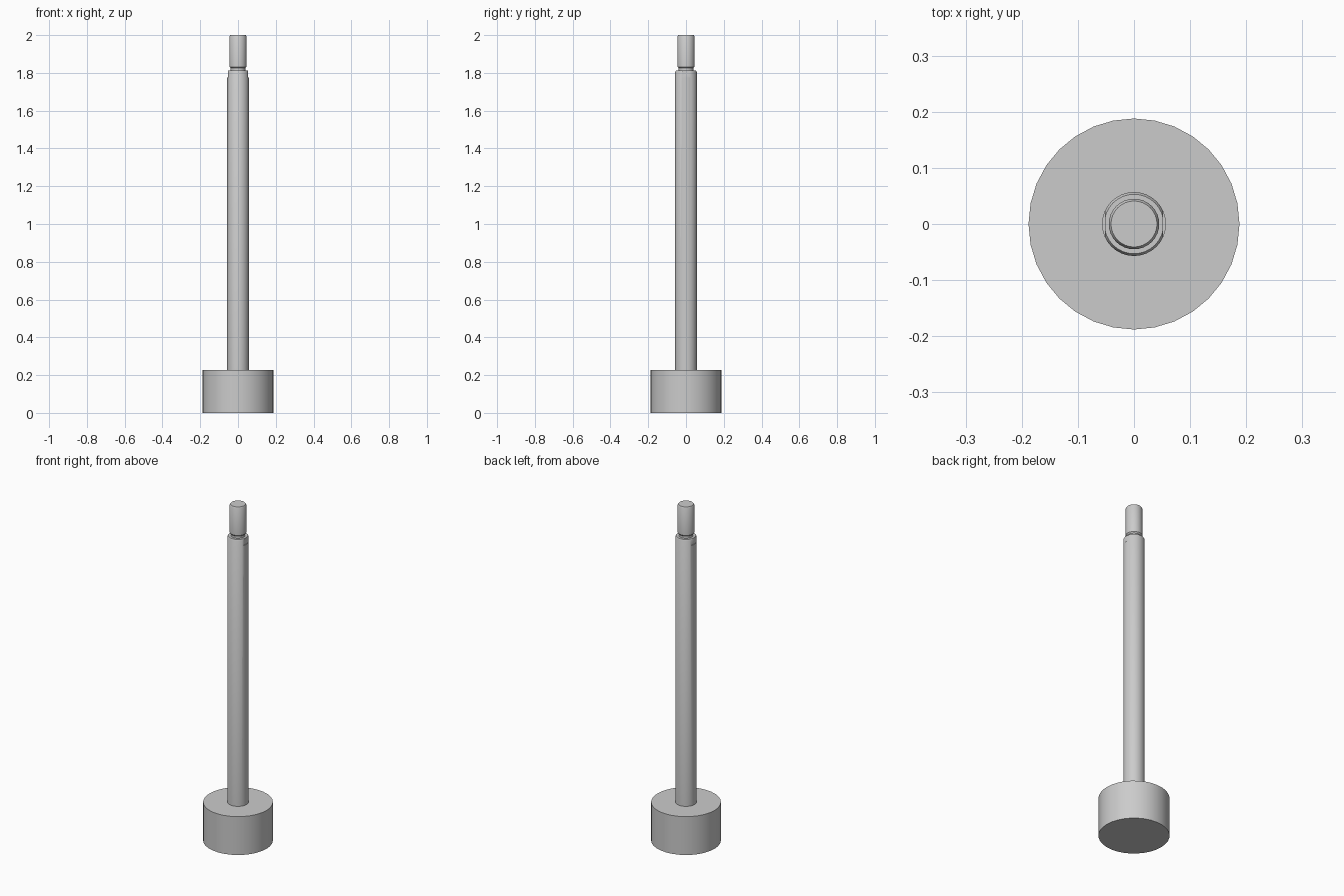
import bpy, bmesh, math

if "Cube" in bpy.data.objects:
    bpy.data.objects.remove(bpy.data.objects["Cube"])

SIDES = 32

def lathe(name, profile):
    """Closed solid of revolution from (radius, z) points, bottom to top."""
    bm = bmesh.new()
    rings = [[bm.verts.new((r * math.cos(2 * math.pi * i / SIDES),
                            r * math.sin(2 * math.pi * i / SIDES), z))
              for i in range(SIDES)] for r, z in profile]
    for a, b in zip(rings, rings[1:]):
        for i in range(SIDES):
            j = (i + 1) % SIDES
            bm.faces.new((a[i], a[j], b[j], b[i]))
    bm.faces.new(rings[0][::-1])
    bm.faces.new(rings[-1])
    me = bpy.data.meshes.new(name)
    bm.to_mesh(me)
    bm.free()
    ob = bpy.data.objects.new(name, me)
    bpy.context.collection.objects.link(ob)
    return ob

# Head and long shaft with undercut neck and chamfered stud
head = lathe("bolt_head", [(0.188, 0), (0.188, 0.228)])
shaft = lathe("shaft", [(0.057, 0.228), (0.057, 1.805), (0.053, 1.812),
                        (0.039, 1.812), (0.039, 1.825), (0.045, 1.832),
                        (0.045, 1.993), (0.041, 2.0)])

# Small wrench flats on the left and right of the shaft top
for side in (-1, 1):
    bpy.ops.mesh.primitive_cube_add(size=1, location=(side * 0.102, 0, 1.825))
    cutter = bpy.context.object
    cutter.name = "flat_cutter"
    cutter.scale = (0.1, 0.2, 0.1)
    cutter.hide_render = True
    cutter.hide_viewport = False
    mod = shaft.modifiers.new("flat", 'BOOLEAN')
    mod.operation = 'DIFFERENCE'
    mod.solver = 'EXACT'
    mod.object = cutter
    bpy.context.view_layer.objects.active = shaft
    bpy.ops.object.modifier_apply(modifier=mod.name)
    bpy.data.objects.remove(cutter)

# Smooth round sides, sharp rims
for ob in (head, shaft):
    bpy.ops.object.select_all(action='DESELECT')
    ob.select_set(True)
    bpy.context.view_layer.objects.active = ob
    bpy.ops.object.shade_smooth_by_angle(angle=math.radians(30))
